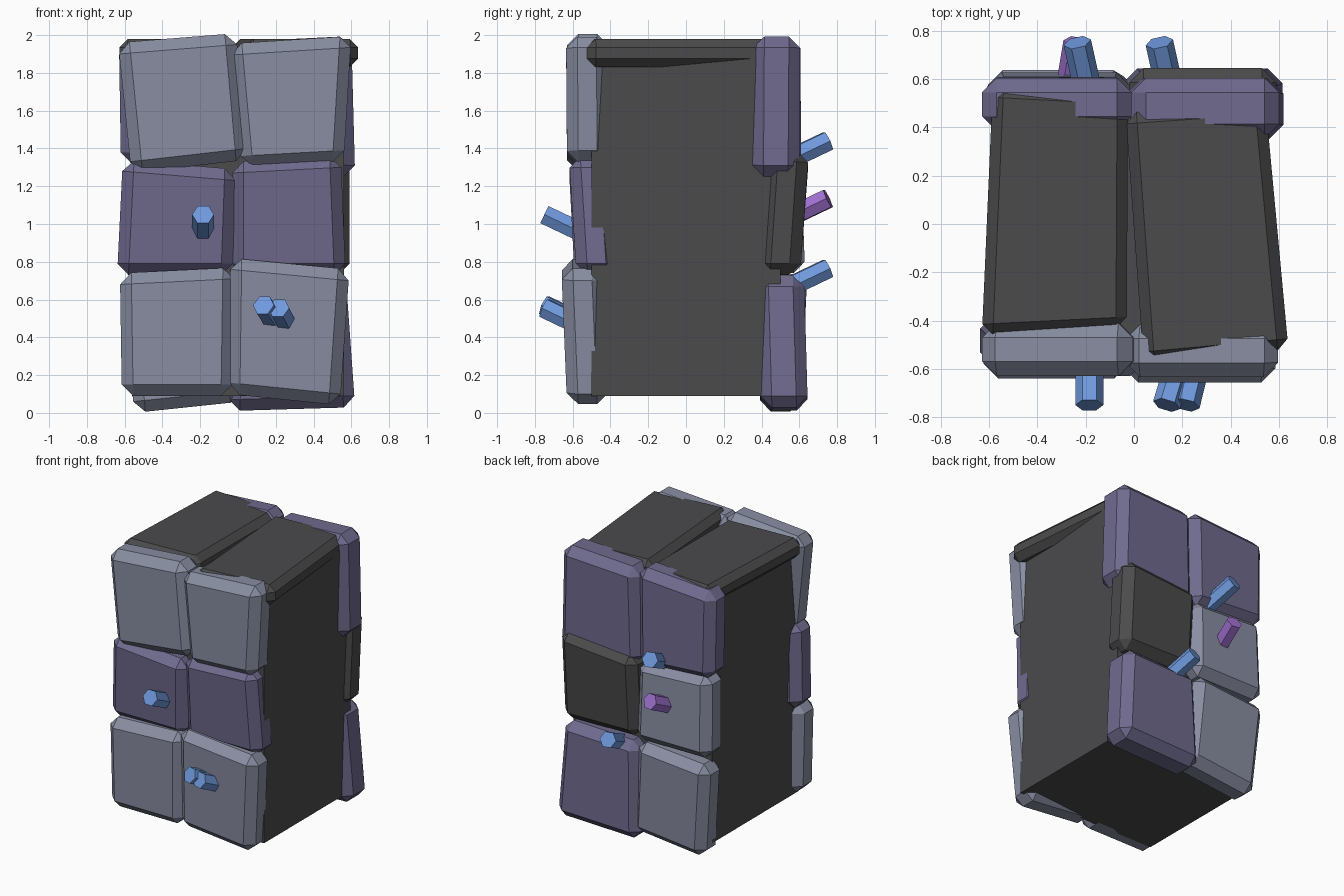
import bpy, bmesh
from mathutils import Vector

cube = bpy.data.objects.get("Cube")
if cube:
    bpy.data.objects.remove(cube, do_unlink=True)


def material(name, r, g, b):
    m = bpy.data.materials.new(name)
    m.use_nodes = True
    m.diffuse_color = (r, g, b, 1)
    bsdf = next(n for n in m.node_tree.nodes if n.type == 'BSDF_PRINCIPLED')
    bsdf.inputs["Base Color"].default_value = (r, g, b, 1)
    bsdf.inputs["Roughness"].default_value = 0.9
    return m


grey = material("grey stone", .25, .27, .36)
purple = material("purple stone", .16, .145, .27)
dark = material("dark stone", .07, .07, .073)
blue = material("blue crystal", .16, .32, .72)
violet = material("violet crystal", .35, .165, .63)


def add_object(name, bm, mat):
    bmesh.ops.recalc_face_normals(bm, faces=bm.faces)
    mesh = bpy.data.meshes.new(name)
    bm.to_mesh(mesh)
    bm.free()
    mesh.materials.append(mat)
    ob = bpy.data.objects.new(name, mesh)
    bpy.context.collection.objects.link(ob)
    return ob


def hewn_block(name, near, far, mat, bevel):
    """Six-sided block between two matching quads, with chamfered edges."""
    bm = bmesh.new()
    a = [bm.verts.new(p) for p in near]
    b = [bm.verts.new(p) for p in far]
    bm.faces.new(a)
    bm.faces.new(b)
    for i in range(4):
        j = (i + 1) % 4
        bm.faces.new((a[i], a[j], b[j], b[i]))
    ob = add_object(name, bm, mat)
    if bevel:
        mod = ob.modifiers.new("chamfer", 'BEVEL')
        mod.width = bevel
        mod.segments = 1
        mod.limit_method = 'NONE'


def wall_block(name, mat, quad, y_low, y_high, thick=.22):
    # quad runs bottom -x, bottom +x, top +x, top -x in the xz plane
    ys = (y_low, y_low, y_high, y_high)
    near, far = [[(x, y + s * thick / 2, z) for (x, z), y in zip(quad, ys)]
                 for s in (-1, 1)]
    hewn_block(name, near, far, mat, .06)


def roof_slab(name, quad):
    near, far = [[(x, y, z) for x, y in quad] for z in (1.83, 1.98)]
    hewn_block(name, near, far, dark, .045)


def crystal(name, mat, tip, lean):
    """Hexagonal peg whose tip points outward and up."""
    tip = Vector(tip)
    side = 1 if tip.y > 0 else -1
    axis = Vector((lean, side * .9, .43)).normalized()
    bm = bmesh.new()
    bmesh.ops.create_cone(bm, cap_ends=True, segments=6,
                          radius1=.058, radius2=.058, depth=.34)
    ob = add_object(name, bm, mat)
    ob.rotation_euler = axis.to_track_quat('Z', 'X').to_euler()
    ob.location = tip - axis * .17


# Dark core of the pillar
core = [(-.56, -.5), (.56, -.5), (.56, .5), (-.56, .5)]
hewn_block("core", [(x, y, .09) for x, y in core],
           [(x, y, 1.9) for x, y in core], dark, 0)

# Front wall blocks
wall_block("front_top_right", grey,
           [(-.565, 1.27), (.05, 1.34), (-.01, 2.01), (-.635, 1.96)], -.52, -.52)
wall_block("front_top_left", grey,
           [(.02, 1.3), (.56, 1.33), (.6, 1.995), (-.04, 1.955)], -.52, -.525)
wall_block("front_middle_right", purple,
           [(-.64, .73), (-.03, .73), (-.01, 1.29), (-.61, 1.34)], -.48, -.51)
wall_block("front_middle_left", purple,
           [(-.03, .73), (.57, .73), (.545, 1.36), (-.03, 1.33)], -.47, -.51)
wall_block("front_bottom_right", grey,
           [(-.615, .09), (-.03, .09), (-.02, .77), (-.625, .74)], -.52, -.53)
wall_block("front_bottom_left", grey,
           [(-.05, .1), (.54, .04), (.59, .76), (-.04, .82)], -.52, -.55)

# Back wall blocks
wall_block("back_top_right", purple,
           [(-.62, 1.32), (-.02, 1.28), (-.01, 1.995), (-.63, 1.955)], .5, .495)
wall_block("back_top_left", purple,
           [(-.03, 1.27), (.62, 1.25), (.6, 1.995), (-.01, 1.965)], .475, .48, .25)
wall_block("back_middle_right", grey,
           [(-.61, .74), (-.01, .74), (-.02, 1.31), (-.6, 1.34)], .52, .5)
wall_block("back_middle_left", dark,
           [(-.02, .74), (.59, .73), (.59, 1.39), (-.02, 1.34)], .495, .54)
wall_block("back_bottom_right", grey,
           [(-.55, 0), (.02, .06), (-.03, .74), (-.61, .69)], .5, .53)
wall_block("back_bottom_left", purple,
           [(-.05, .01), (.62, .03), (.57, .73), (-.03, .71)], .52, .5, .25)

# Roof slabs
roof_slab("roof_right", [(-.63, -.46), (-.03, -.43), (-.025, .54), (-.585, .57)])
roof_slab("roof_left", [(.04, -.575), (.64, -.52), (.545, .5), (-.035, .46)])

# Crystals
crystal("front_crystal_middle", blue, (-.185, -.75, 1.05), 0)
crystal("front_crystal_low_inner", blue, (.135, -.75, .57), -.27)
crystal("front_crystal_low_outer", blue, (.215, -.75, .555), -.22)
crystal("back_crystal_high", blue, (-.235, .752, 1.44), -.2)
crystal("back_crystal_middle", violet, (-.235, .752, 1.135), .15)
crystal("back_crystal_low", blue, (.105, .752, .765), -.2)
